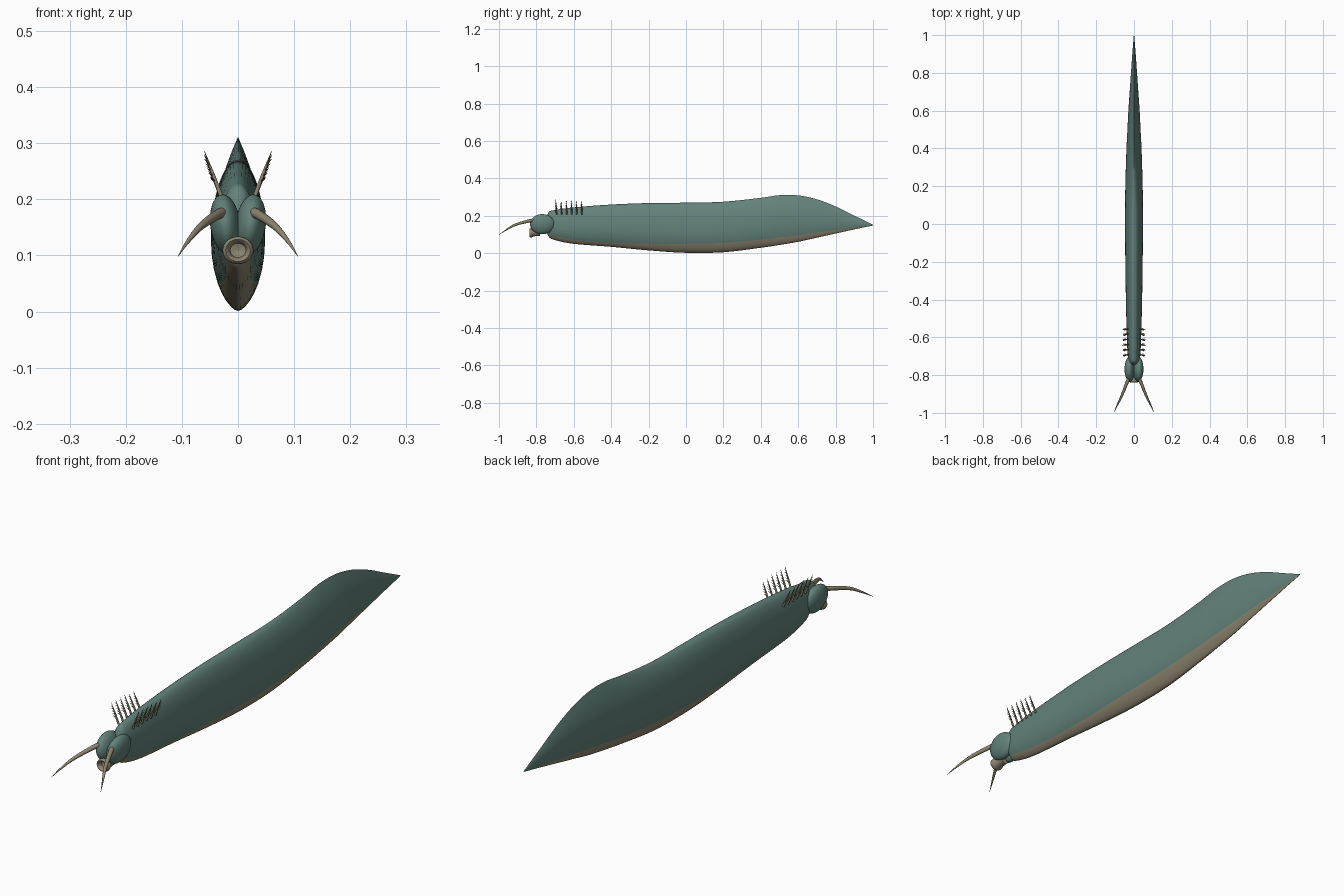
import bpy, bmesh, math
from mathutils import Vector, Matrix

if "Cube" in bpy.data.objects:
    bpy.data.objects.remove(bpy.data.objects["Cube"])


def material(name, rgb):
    m = bpy.data.materials.new(name)
    m.diffuse_color = (*rgb, 1)
    m.use_nodes = True
    m.node_tree.nodes["Principled BSDF"].inputs["Base Color"].default_value = m.diffuse_color
    return m


TEAL = material("teal skin", (0.125, 0.225, 0.195))
TAUPE = material("taupe underside", (0.27, 0.24, 0.165))
BROWN = material("dark brown gill", (0.09, 0.07, 0.05))


def finish(bm, name, mats, angle=60):
    bmesh.ops.recalc_face_normals(bm, faces=bm.faces)
    me = bpy.data.meshes.new(name)
    bm.to_mesh(me)
    bm.free()
    for m in mats:
        me.materials.append(m)
    ob = bpy.data.objects.new(name, me)
    bpy.context.collection.objects.link(ob)
    bpy.ops.object.select_all(action='DESELECT')
    ob.select_set(True)
    bpy.context.view_layer.objects.active = ob
    bpy.ops.object.shade_smooth_by_angle(angle=math.radians(angle))
    return ob


def tube(bm, pts, radii, sides=8, mat=0):
    """Tapered tube through the points, closed at both ends."""
    rings = []
    for i, (p, r) in enumerate(zip(pts, radii)):
        d = pts[min(i + 1, len(pts) - 1)] - pts[max(i - 1, 0)]
        q = d.to_track_quat('Z', 'Y')
        rings.append([bm.verts.new(p + q @ Vector((r * math.cos(a), r * math.sin(a), 0)))
                      for a in (2 * math.pi * k / sides for k in range(sides))])
    faces = [bm.faces.new((a[k], a[(k + 1) % sides], b[(k + 1) % sides], b[k]))
             for a, b in zip(rings, rings[1:]) for k in range(sides)]
    faces += [bm.faces.new(rings[0]), bm.faces.new(rings[-1])]
    for f in faces:
        f.material_index = mat


def spline(rows, steps):
    """Catmull-Rom interpolation of station rows."""
    out = []
    for i in range(len(rows) - 1):
        a, b, c, d = (rows[min(max(i + k, 0), len(rows) - 1)] for k in (-1, 0, 1, 2))
        for s in range(steps):
            t = s / steps
            out.append([0.5 * (2 * q + (r - p) * t + (2 * p - 5 * q + 4 * r - u) * t * t
                               + (3 * q - p - 3 * r + u) * t ** 3)
                        for p, q, r, u in zip(a, b, c, d)])
    return out + [list(rows[-1])]


# Body stations: y, bottom, top, half width, belly fraction, crest sharpness
STATIONS = [
    (-0.752, 0.145, 0.165, 0.004, 0.13, 0.5),
    (-0.735, 0.090, 0.218, 0.026, 0.13, 0.5),
    (-0.70, 0.070, 0.231, 0.033, 0.13, 0.5),
    (-0.60, 0.050, 0.245, 0.038, 0.11, 0.5),
    (-0.40, 0.034, 0.260, 0.043, 0.10, 0.5),
    (-0.20, 0.015, 0.268, 0.046, 0.14, 0.5),
    (0.00, 0.002, 0.270, 0.048, 0.18, 0.5),
    (0.20, 0.005, 0.275, 0.046, 0.185, 0.6),
    (0.40, 0.029, 0.296, 0.040, 0.16, 0.85),
    (0.50, 0.044, 0.310, 0.035, 0.15, 1.0),
    (0.60, 0.061, 0.309, 0.030, 0.14, 1.1),
    (0.70, 0.083, 0.288, 0.023, 0.13, 1.1),
    (0.80, 0.105, 0.250, 0.016, 0.12, 1.1),
    (0.90, 0.127, 0.201, 0.009, 0.12, 1.0),
    (1.00, 0.148, 0.152, 0.001, 0.12, 1.0),
]
LOW, HIGH, MID = 5, 15, 0.46


def section(y, bot, top, w, f, p):
    """Ring of points: up the right side, then down the left."""
    ts = [f * (k / LOW) ** 2 for k in range(LOW)]
    ts += [f + (1 - f) * (1 - (1 - k / HIGH) ** 1.7) for k in range(HIGH + 1)]
    side = []
    for t in ts:
        u = (MID - t) / MID if t < MID else (t - MID) / (1 - MID)
        e = 0.62 if t < MID else p
        side.append((w * max(0, 1 - u * u) ** e, bot + (top - bot) * t))
    return ([Vector((x, y, z)) for x, z in side]
            + [Vector((-x, y, z)) for x, z in side[-2:0:-1]])


# Body with tail crest and pale belly
bm = bmesh.new()
rings = [[bm.verts.new(v) for v in section(*row)] for row in spline(STATIONS, 5)]
n = len(rings[0])
for a, b in zip(rings, rings[1:]):
    for k in range(n):
        f = bm.faces.new((a[k], a[(k + 1) % n], b[(k + 1) % n], b[k]))
        f.material_index = 1 if k < LOW or k >= n - LOW else 0
bm.faces.new(rings[0])
bm.faces.new(rings[-1])
finish(bm, "body", [TEAL, TAUPE])

# Paired head lobes
for s in (-1, 1):
    bm = bmesh.new()
    bmesh.ops.create_uvsphere(bm, u_segments=28, v_segments=18, radius=1)
    bm.transform(Matrix.Translation((s * 0.0225, -0.768, 0.155))
                 @ Matrix.Rotation(s * 0.12, 4, 'Y')
                 @ Matrix.Diagonal((0.027, 0.066, 0.054, 1)))
    finish(bm, "head_lobe", [TEAL])

# Round mouth: turned profile of (radius, y), with a hollow cup
PROFILE = [(0.018, -0.78), (0.021, -0.812), (0.026, -0.822), (0.0275, -0.829),
           (0.026, -0.835), (0.022, -0.838), (0.018, -0.835), (0.0155, -0.829),
           (0.014, -0.822), (0.0005, -0.818)]
bm = bmesh.new()
sides = 28
rings = [[bm.verts.new((r * math.cos(a), y, 0.109 + 0.9 * r * math.sin(a)))
          for a in (2 * math.pi * k / sides for k in range(sides))] for r, y in PROFILE]
for a, b in zip(rings, rings[1:]):
    for k in range(sides):
        bm.faces.new((a[k], a[(k + 1) % sides], b[(k + 1) % sides], b[k]))
bm.faces.new(rings[0])
bm.faces.new(rings[-1])
finish(bm, "mouth", [TAUPE])

# Drooping front tentacles
for s in (-1, 1):
    path = spline([(s * 0.020, -0.800, 0.176, 0.0095), (s * 0.034, -0.832, 0.174, 0.009),
                   (s * 0.066, -0.912, 0.152, 0.0065), (s * 0.090, -0.962, 0.124, 0.0035),
                   (s * 0.107, -1.000, 0.098, 0.0004)], 5)
    bm = bmesh.new()
    tube(bm, [Vector(p[:3]) for p in path], [p[3] for p in path], 12)
    finish(bm, "tentacle", [TAUPE])

# Feathery gills: six stalks with barbs on each side
for s in (-1, 1):
    bm = bmesh.new()
    for i in range(6):
        y = -0.692 + 0.0272 * i
        a = Vector((s * 0.031, y, 0.208))
        b = Vector((s * 0.060, y - 0.004, 0.286 if i < 4 else 0.280))
        tube(bm, [a, a.lerp(b, 0.5), b], [0.0042, 0.0032, 0.0004], 6, 0)
        for k in range(5):
            root = a.lerp(b, 0.3 + 0.13 * k)
            size = 1 - 0.12 * k
            for d in (-1, 1):
                tip = root + Vector((s * 0.010, d * 0.008, 0.009)) * size
                tube(bm, [root, tip], [0.0022 * size, 0.0003], 5, 1)
    finish(bm, "gill_row", [TAUPE, BROWN])
